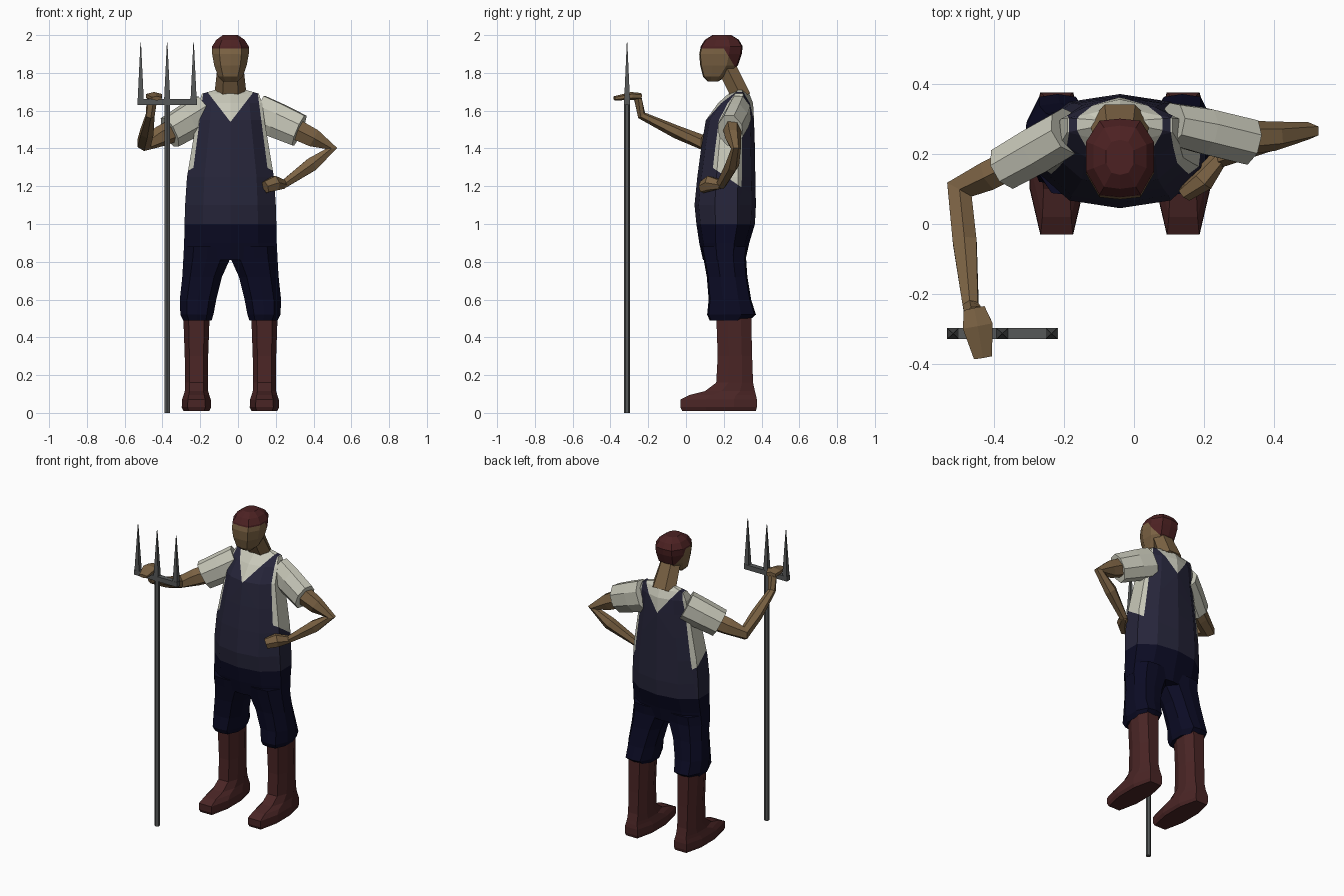
import bpy, bmesh, math
from mathutils import Vector

if "Cube" in bpy.data.objects:
    bpy.data.objects.remove(bpy.data.objects["Cube"], do_unlink=True)

CX = -0.04  # body centre line


def material(name, r, g, b):
    lin = lambda c: ((c / 255 + 0.055) / 1.055) ** 2.4 if c > 10 else c / 255 / 12.92
    col = (lin(r), lin(g), lin(b), 1)
    m = bpy.data.materials.new(name)
    m.use_nodes = True
    m.diffuse_color = col
    bsdf = m.node_tree.nodes["Principled BSDF"]
    bsdf.inputs["Base Color"].default_value = col
    bsdf.inputs["Roughness"].default_value = 0.9
    return m


SKIN = material("tan skin", 124, 99, 68)
SHIRT = material("cream shirt", 200, 200, 185)
BIB = material("faded navy bib", 38, 37, 58)
PANTS = material("dark navy trousers", 11, 11, 36)
BOOT = material("brown boot leather", 74, 37, 37)
HAIR = material("red brown hair", 76, 33, 34)
STEEL = material("grey steel", 86, 88, 88)


def loft(name, rings, mats, cuts=(), rule=None):
    """Skin a stack of rings, slice it along planes, colour faces by a rule."""
    bm = bmesh.new()
    vs = [[bm.verts.new(p) for p in r] for r in rings]
    n = len(vs[0])
    for a, b in zip(vs, vs[1:]):
        for i in range(n):
            bm.faces.new((a[i], a[(i + 1) % n], b[(i + 1) % n], b[i]))
    bm.faces.new(vs[0])
    bm.faces.new(vs[-1])
    for co, no in cuts:
        bmesh.ops.bisect_plane(bm, geom=bm.verts[:] + bm.edges[:] + bm.faces[:],
                               plane_co=co, plane_no=no)
    bmesh.ops.recalc_face_normals(bm, faces=bm.faces[:])
    if rule:
        for f in bm.faces:
            f.material_index = rule(f.calc_center_median())
    me = bpy.data.meshes.new(name)
    bm.to_mesh(me)
    bm.free()
    for m in mats:
        me.materials.append(m)
    ob = bpy.data.objects.new(name, me)
    bpy.context.collection.objects.link(ob)
    return ob


def section(z, x, w, yf, yb, ridge=0.0):
    """Horizontal ten-sided ring, optionally ridged at front and back."""
    d = yb - yf
    half = [(0.6, yf + ridge), (1, yf + d * 0.33), (1, yf + d * 0.7), (0.6, yb - ridge)]
    pts = [(0, yf)] + half + [(0, yb)] + [(-u, y) for u, y in reversed(half)]
    return [Vector((x + u * w, y, z)) for u, y in pts]


def tube(name, path, mat, ref, n=6):
    """Faceted limb: path of (centre, side radius, up radius)."""
    pts = [Vector(p[0]) for p in path]
    rings = []
    for i, (_, ra, rb) in enumerate(path):
        t = Vector()
        if i:
            t += (pts[i] - pts[i - 1]).normalized()
        if i < len(pts) - 1:
            t += (pts[i + 1] - pts[i]).normalized()
        t.normalize()
        side = t.cross(Vector(ref)).normalized()
        up = side.cross(t)
        k = 1 / math.cos(math.pi / n)
        angs = [(j + 0.5) * math.tau / n for j in range(n)]
        rings.append([pts[i] + side * (ra * k * math.cos(a)) + up * (rb * k * math.sin(a))
                      for a in angs])
    return loft(name, rings, [mat])


# Torso: shirt, bib and trouser seat, sliced along the garment edges
V_BASE, V_SLOPE, OUT_SLOPE = 1.54, 1.3, 0.13
torso = [(0.81, .25, .09, .315), (0.90, .245, .07, .335), (1.0, .243, .055, .365),
         (1.1, .24, .045, .37), (1.25, .23, .06, .367), (1.4, .205, .08, .365),
         (1.55, .18, .105, .36), (1.64, .168, .17, .355), (1.69, .15, .225, .335),
         (1.71, .08, .255, .315)]
cuts = [((0, 0, 1.0), (0, 0, 1)),
        ((0, .3, 1.19), (0, .68, 1)), ((0, .3, 1.19), (0, -3.5, 1))]
for s in (1, -1):
    cuts.append(((CX, 0, V_BASE), (-s * V_SLOPE, 0, 1)))
    cuts.append(((CX + s * 0.15, 0, 1.65), (s, 0, OUT_SLOPE)))


def garment(c):
    x = abs(c.x - CX)
    if c.z < 1.0:
        return 2
    if c.z > V_BASE + V_SLOPE * x:
        return 0
    side = x > 0.15 + (1.65 - c.z) * OUT_SLOPE
    low = c.z > 1.19 + (.3 - c.y) * .68 and c.z > 1.19 + (c.y - .3) * 3.5
    return 0 if side and low else 1


loft("torso", [section(z, CX, w, f, b, 0.022) for z, w, f, b in torso],
     [SHIRT, BIB, PANTS], cuts, garment)

# Trouser legs (z, inner, outer, front, back) and boots (z, half width, front, back)
leg = [(0.49, .10, .25, .125, .335), (0.52, .09, .265, .112, .37), (0.60, .075, .268, .12, .345),
       (0.72, .045, .255, .11, .325), (0.82, .0, .249, .092, .318), (0.88, .0, .243, .08, .325)]
boot = [(0.01, .068, -.02, .37), (0.03, .078, -.03, .375), (0.07, .076, -.03, .375),
        (0.095, .068, .02, .37), (0.115, .062, .10, .365), (0.16, .06, .16, .355),
        (0.30, .062, .168, .35), (0.52, .07, .16, .345)]
for s, label in ((1, "left"), (-1, "right")):
    loft(label + "_trouser_leg",
         [section(z, CX + s * (i + o) / 2, (o - i) / 2, f, b, 0.008) for z, i, o, f, b in leg],
         [PANTS])
    loft(label + "_boot", [section(z, CX + s * 0.18, w, f, b) for z, w, f, b in boot], [BOOT])

# Head with cropped hair
head = [(1.755, .04, .115, .17), (1.78, .065, .09, .215), (1.84, .086, .075, .275),
        (1.90, .097, .07, .295), (1.94, .097, .078, .30), (1.975, .075, .10, .28),
        (2.0, .04, .14, .24)]
loft("head", [section(z, CX, w, f, b, 0.006) for z, w, f, b in head], [SKIN, HAIR],
     [((0, 0, 1.93), (0, 0, 1)), ((0, .2, 1.93), (0, 1, .6))],
     lambda c: int(c.z > 1.93 or c.y - .2 > (1.93 - c.z) * .6))
tube("neck", [((CX, .215, 1.83), .05, .06), ((CX, .295, 1.67), .05, .075)], SKIN, (1, 0, 0))

# Sleeves
Z, Y = (0, 0, 1), (0, 1, 0)
tube("left_sleeve", [((.105, .285, 1.59), .058, .095), ((.2, .265, 1.55), .065, .092),
                     ((.325, .235, 1.495), .065, .085)], SHIRT, Z, 8)
tube("right_sleeve", [((-.185, .265, 1.59), .065, .095), ((-.27, .215, 1.54), .067, .09),
                      ((-.362, .163, 1.485), .063, .085)], SHIRT, Z, 8)

# Left arm, hand on hip
tube("left_arm", [((.29, .245, 1.51), .055, .045), ((.40, .25, 1.455), .048, .036),
                  ((.495, .265, 1.40), .03, .022), ((.39, .245, 1.315), .036, .032),
                  ((.235, .185, 1.205), .02, .024)], SKIN, Y)
tube("left_hand", [((.24, .185, 1.21), .022, .022), ((.195, .125, 1.215), .038, .03),
                   ((.145, .085, 1.195), .03, .02)], SKIN, Y)

# Right arm, raised forward
tube("right_arm", [((-.33, .18, 1.50), .042, .055), ((-.41, .14, 1.465), .042, .048),
                   ((-.497, .098, 1.428), .04, .036), ((-.482, -.05, 1.487), .034, .03),
                   ((-.465, -.235, 1.575), .022, .02), ((-.455, -.255, 1.665), .026, .018)],
     SKIN, Z)
tube("right_hand", [((-.455, -.24, 1.675), .03, .016), ((-.445, -.29, 1.678), .043, .018),
                    ((-.43, -.38, 1.665), .026, .01)], SKIN, Z)

# Pitchfork
FX, FY = -.375, -.312
tube("fork_pole", [((FX, FY, 0), .014, .014), ((FX, FY, 1.64), .014, .014)], STEEL, Y, 6)
tube("fork_crossbar", [((FX - .158, FY, 1.645), .016, .016), ((FX + .158, FY, 1.645), .016, .016)],
     STEEL, Z, 4)
for label, dx in (("right", -.14), ("middle", 0), ("left", .14)):
    tube(label + "_fork_tine", [((FX + dx, FY, 1.64), .017, .016),
                                ((FX + dx, FY, 1.96), .0015, .0015)], STEEL, Y, 4)
